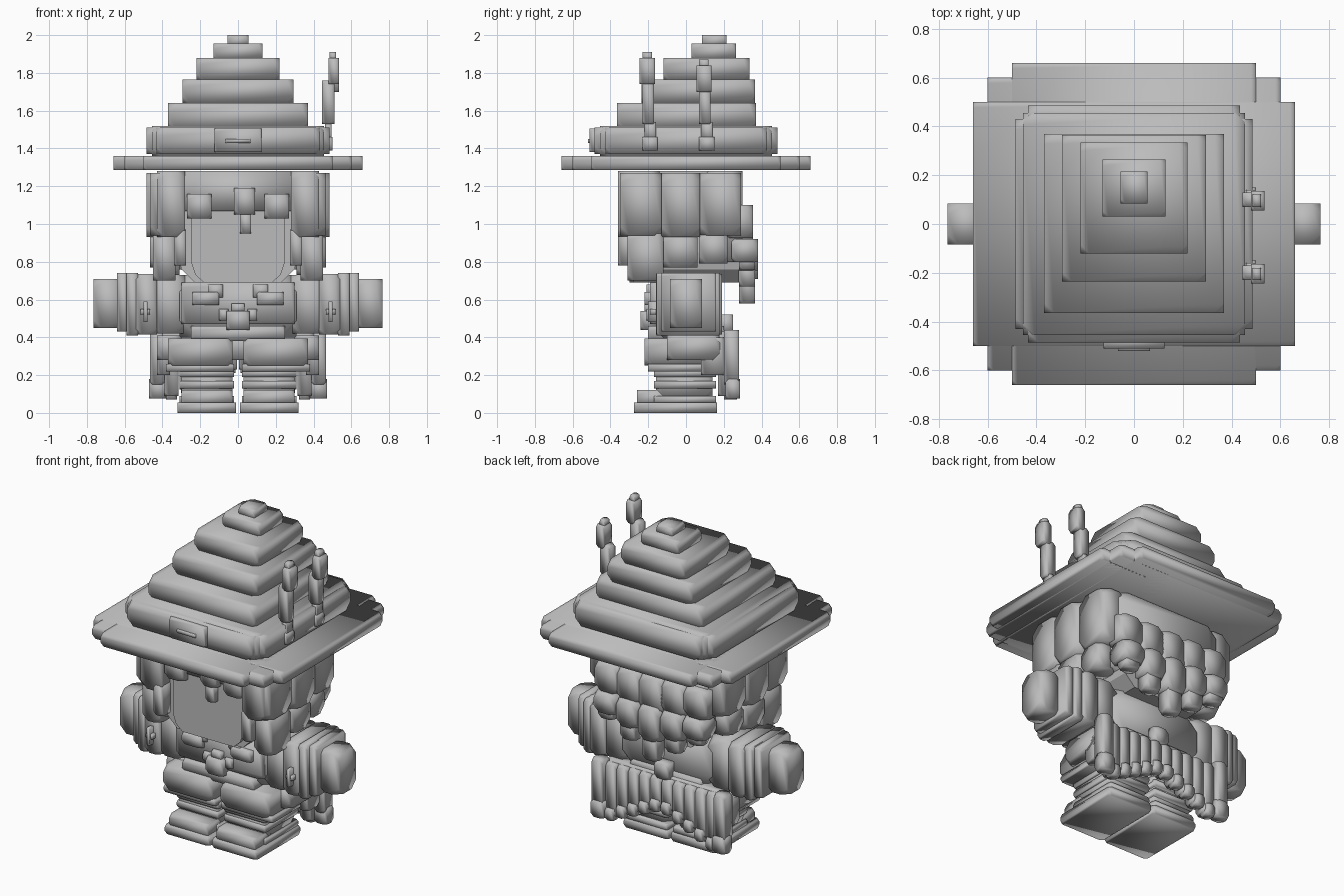
import bpy
import bmesh

if bpy.data.objects.get("Cube"):
    bpy.data.objects.remove(bpy.data.objects["Cube"], do_unlink=True)

grey = bpy.data.materials.new("plain_grey")
grey.use_nodes = True
grey.diffuse_color = (.5, .5, .5, 1)
grey.node_tree.nodes["Principled BSDF"].inputs["Base Color"].default_value = grey.diffuse_color


def finish(name, bm, cut):
    """Cut the corners, shade smooth and link the part."""
    bmesh.ops.recalc_face_normals(bm, faces=bm.faces)
    if cut:
        bmesh.ops.bevel(bm, geom=list(bm.verts), offset=cut, segments=1, affect='VERTICES', clamp_overlap=True)
    for face in bm.faces:
        face.smooth = True
    mesh = bpy.data.meshes.new(name)
    bm.to_mesh(mesh)
    bm.free()
    mesh.materials.append(grey)
    part = bpy.data.objects.new(name, mesh)
    bpy.context.collection.objects.link(part)
    return part


def block(name, x, y, z, cut=None):
    """Box between the given limits, with truncated corners."""
    size = [b - a for a, b in (x, y, z)]
    bm = bmesh.new()
    bmesh.ops.create_cube(bm, size=1)
    for v in bm.verts:
        v.co = [(a + b) / 2 + c * s for (a, b), c, s in zip((x, y, z), v.co, size)]
    return finish(name, bm, min(size) * .3 if cut is None else cut)


def centred(name, half, y, z, cut=None):
    return block(name, x=(-half, half), y=y, z=z, cut=cut)


def pair(name, x, y, z, cut=None):
    block("left_" + name, x, y, z, cut)
    block("right_" + name, (-x[1], -x[0]), y, z, cut)


def plate(name, half_outline, y):
    """Symmetrical outline in x and z, extruded along y."""
    outline = half_outline + [(-a, b) for a, b in reversed(half_outline)]
    bm = bmesh.new()
    front = bm.faces.new([bm.verts.new((a, y[0], b)) for a, b in outline])
    moved = bmesh.ops.extrude_face_region(bm, geom=[front])["geom"]
    for v in moved:
        if isinstance(v, bmesh.types.BMVert):
            v.co.y = y[1]
    part = finish(name, bm, 0)
    part.data.shade_flat()


# Stepped hat
centred("hat_tip", half=.055, y=(.085, .215), z=(1.94, 2))
centred("hat_tier_small", half=.13, y=(.03, .265), z=(1.87, 1.955))
centred("hat_tier_upper", half=.22, y=(-.12, .335), z=(1.76, 1.88))
centred("hat_tier_middle", half=.295, y=(-.235, .365), z=(1.64, 1.765))
centred("hat_tier_lower", half=.37, y=(-.365, .37), z=(1.5, 1.64))
centred("hat_band_long", half=.435, y=(-.485, .485), z=(1.37, 1.51))
centred("hat_band_wide", half=.485, y=(-.43, .43), z=(1.37, 1.51))
centred("hat_band_core", half=.455, y=(-.455, .455), z=(1.36, 1.52))
for name, half, depth in (("wide", .66, .5), ("long", .5, .66), ("corner", .6, .6)):
    centred("brim_" + name, half=half, y=(-depth, depth), z=(1.285, 1.36))
centred("hat_buckle", half=.125, y=(-.51, -.46), z=(1.38, 1.505))
centred("hat_buckle_bar", half=.065, y=(-.52, -.49), z=(1.43, 1.45))

# Two upright stalks on the side of the band
for name, y, drop in (("front", -.2, 0), ("rear", .1, .04)):
    block(name + "_stalk_foot", x=(.45, .5), y=(y - .03, y + .05), z=(1.39, 1.46))
    block(name + "_stalk_socket", x=(.46, .495), y=(y - .02, y + .04), z=(1.44, 1.54))
    block(name + "_stalk_stem", x=(.445, .51), y=(y - .03, y + .03), z=(1.53, 1.76 - drop))
    block(name + "_stalk_bulb", x=(.48, .535), y=(y - .045, y + .035), z=(1.74 - drop, 1.88 - drop))
    block(name + "_stalk_cap", x=(.485, .52), y=(y - .03, y + .02), z=(1.86 - drop, 1.91 - drop))

# Head with a flat face
jaw = [(.23, .69), (.3, .76), (.32, .85), (.32, 1.28)]
plate("head", jaw, y=(-.28, .28))
face = [(.18, .69), (.225, .73), (.245, .79), (.245, 1.04), (.225, 1.08)]
plate("face", face, y=(-.3, -.27))
centred("forehead", half=.3, y=(-.31, -.2), z=(1.07, 1.28), cut=0)
centred("nape", half=.36, y=(.1, .3), z=(.8, 1.28))

# Fringe
pair("fringe_lock", x=(.14, .27), y=(-.35, -.25), z=(1.03, 1.16))
block("middle_fringe", x=(-.02, .09), y=(-.35, -.25), z=(1.05, 1.19))
block("middle_fringe_tip", x=(.01, .07), y=(-.34, -.26), z=(.95, 1.06))

# Side hair
pair("front_hair", x=(.28, .43), y=(-.36, -.14), z=(.93, 1.28))
pair("front_hair_lower", x=(.33, .45), y=(-.31, -.12), z=(.7, .95))
pair("face_lock", x=(.275, .34), y=(-.36, -.27), z=(.78, .97))
pair("side_lock_front", x=(.3, .465), y=(-.35, -.13), z=(.94, 1.27))
pair("side_lock_middle", x=(.3, .485), y=(-.13, .075), z=(.93, 1.27))
pair("side_lock_rear", x=(.3, .47), y=(.075, .29), z=(.94, 1.27))
pair("lower_lock_front", x=(.31, .44), y=(-.29, -.13), z=(.73, .95))
pair("lower_lock_middle", x=(.31, .465), y=(-.12, .06), z=(.77, .95))
pair("lower_lock_rear", x=(.31, .45), y=(.07, .22), z=(.79, .95))

# Back hair, longest in the middle
for i in range(-2, 3):
    x, rise = i * .155, abs(i) * .045
    block("back_lock", x=(x - .08, x + .08), y=(.22, .355), z=(.88 + rise / 2, 1.1))
    block("back_lock_middle", x=(x - .07, x + .07), y=(.24, .38), z=(.71 + rise, .92))
    block("back_lock_tip", x=(x - .05, x + .05), y=(.28, .365), z=(.58 + rise * 2, .75 + rise))

# Torso and neck
centred("torso", half=.31, y=(-.16, .19), z=(.4, .73))
centred("chest", half=.3, y=(-.19, -.1), z=(.47, .69))
centred("belt", half=.25, y=(-.2, .2), z=(.38, .46))
centred("belt_clasp", half=.06, y=(-.24, -.16), z=(.44, .54))
centred("clasp_top", half=.035, y=(-.22, -.16), z=(.53, .58))
pair("clasp_wing", x=(.05, .1), y=(-.21, -.16), z=(.49, .55))
pair("collar", x=(.1, .24), y=(-.22, -.15), z=(.57, .64))
pair("collar_tip", x=(.08, .16), y=(-.21, -.15), z=(.61, .68))
centred("back_clasp", half=.05, y=(.17, .25), z=(.42, .52))

# Arms
pair("upper_arm", x=(.28, .46), y=(-.15, .18), z=(.42, .73))
pair("inner_cuff", x=(.43, .54), y=(-.16, .19), z=(.415, .735))
pair("cuff_ring", x=(.53, .59), y=(-.155, .18), z=(.41, .74))
pair("outer_cuff", x=(.58, .64), y=(-.13, .16), z=(.43, .74))
pair("hand", x=(.62, .765), y=(-.085, .085), z=(.45, .71))
pair("sleeve_cross", x=(.48, .5), y=(-.2, -.14), z=(.48, .59))
pair("sleeve_cross_bar", x=(.465, .515), y=(-.19, -.14), z=(.52, .55))

# Legs and boots
pair("shorts", x=(.03, .37), y=(-.22, .16), z=(.25, .395))
pair("shorts_side", x=(.3, .43), y=(-.1, .18), z=(.28, .41))
pair("shorts_hem", x=(.02, .38), y=(-.2, .15), z=(.22, .26))
pair("shin", x=(.03, .3), y=(-.16, .14), z=(.08, .24))
for z in (.05, .13, .19):
    pair("boot_ring", x=(.02, .31), y=(-.17, .16), z=(z, z + .04))
pair("boot_toe", x=(.03, .3), y=(-.26, -.1), z=(.04, .12))
pair("sole", x=(.01, .32), y=(-.275, .165), z=(0, .055))

# Pleated skirt behind, longer towards the sides
centred("skirt_top", half=.4, y=(.12, .22), z=(.28, .43))
for i in range(5):
    x, drop = .04 + i * .078, i * .035
    pair("pleat", x=(x - .036, x + .036), y=(.17, .25), z=(.23 - drop, .42))
    pair("pleat_tip", x=(x - .028, x + .028), y=(.2, .27), z=(.21 - drop, .28 - drop))
pair("skirt_end", x=(.39, .465), y=(.2, .28), z=(.15, .44))
pair("skirt_end_tip", x=(.38, .47), y=(.21, .285), z=(.075, .18))
pair("skirt_side", x=(.36, .43), y=(.08, .2), z=(.2, .4))
